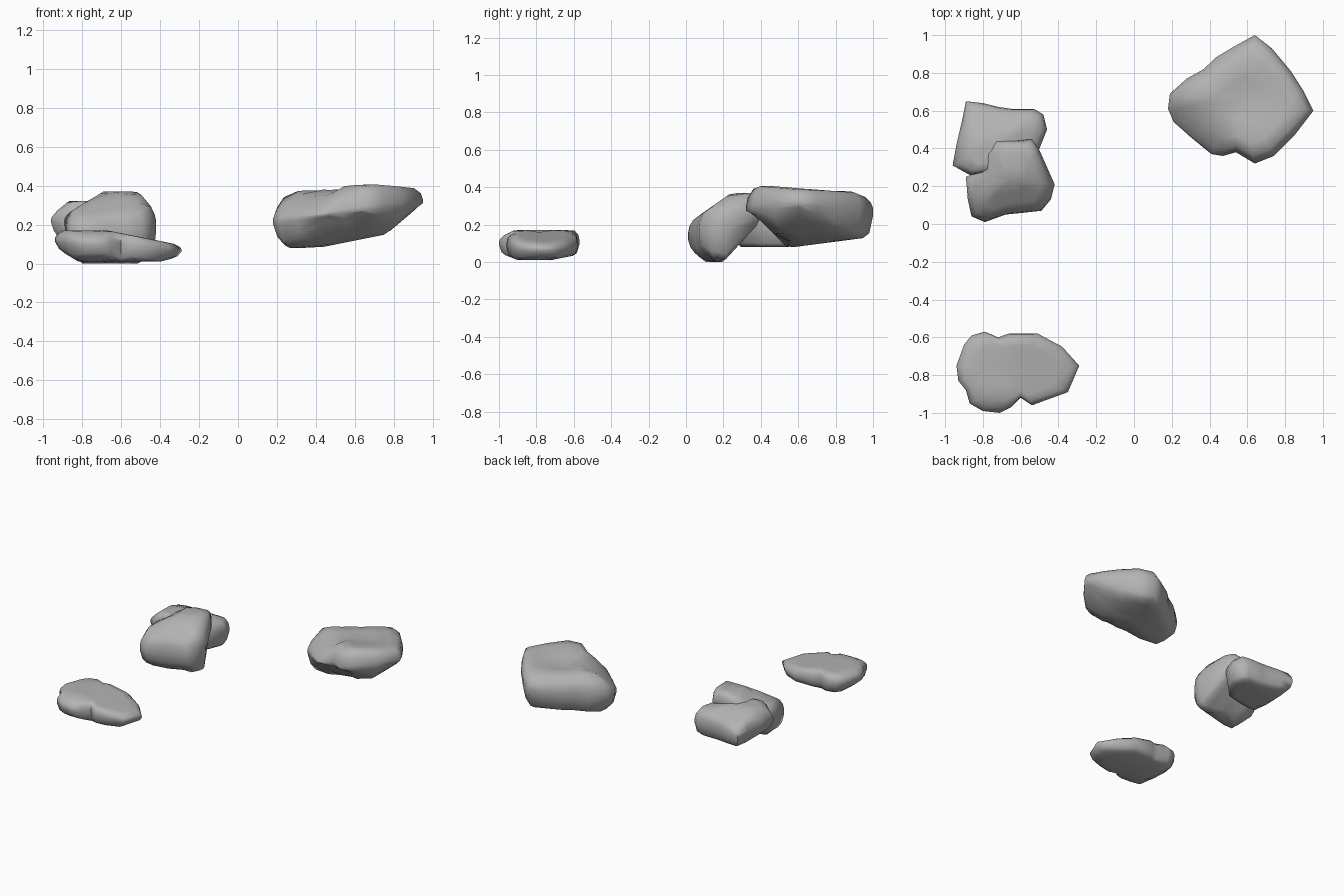
import bpy
import bmesh
from math import hypot, radians

cube = bpy.data.objects.get("Cube")
if cube:
    bpy.data.objects.remove(cube, do_unlink=True)

# One stone grey for every rock
stone = bpy.data.materials.new("stone_grey")
stone.use_nodes = True
stone.diffuse_color = (0.45, 0.45, 0.45, 1)
stone.node_tree.nodes["Principled BSDF"].inputs["Base Color"].default_value = stone.diffuse_color

# Ring scale and blend: -1 lies on the underside, 0 on the rim, 1 on the top
PROFILE = [(0.35, -1), (0.65, -1), (0.84, -1), (0.94, -0.85), (1, -0.2),
           (1, 0.2), (0.97, 0.65), (0.88, 0.97), (0.68, 1), (0.35, 1)]


def make_rock(name, outline, rim, top, bottom):
    """Loft a plan outline between a faceted underside and a faceted top."""
    xs, ys = zip(*outline)
    cx, cy = (min(xs) + max(xs)) / 2, (min(ys) + max(ys)) / 2
    bm = bmesh.new()

    def height(x, y, rim_z, blend):
        if blend < 0:
            target = min(bottom(x, y), rim_z - 0.01)
        else:
            target = max(top(x, y), rim_z + 0.01)
        return rim_z + (target - rim_z) * abs(blend)

    rings = []
    for scale, blend in PROFILE:
        ring = []
        for px, py in outline:
            x, y = cx + (px - cx) * scale, cy + (py - cy) * scale
            ring.append(bm.verts.new((x, y, height(x, y, rim(x, y), blend))))
        rings.append(ring)

    count = len(outline)
    for low, high in zip(rings, rings[1:]):
        for i in range(count):
            j = (i + 1) % count
            bm.faces.new((low[i], low[j], high[j], high[i]))
    # Close the underside and the top with fans
    for ring, blend in ((rings[0], -1), (rings[-1], 1)):
        centre = bm.verts.new((cx, cy, height(cx, cy, rim(cx, cy), blend)))
        for i in range(count):
            bm.faces.new((ring[i], ring[(i + 1) % count], centre))
    bmesh.ops.recalc_face_normals(bm, faces=bm.faces)

    mesh = bpy.data.meshes.new(name)
    bm.to_mesh(mesh)
    bm.free()
    mesh.materials.append(stone)
    rock = bpy.data.objects.new(name, mesh)
    bpy.context.collection.objects.link(rock)
    bpy.ops.object.select_all(action="DESELECT")
    rock.select_set(True)
    bpy.context.view_layer.objects.active = rock
    bpy.ops.object.shade_smooth_by_angle(angle=radians(75))


# Thin slab at the front, thinning toward its left end
make_rock(
    "flat_front_rock",
    [(-.94, -.75), (-.9, -.64), (-.86, -.59), (-.79, -.57), (-.72, -.6),
     (-.66, -.58), (-.51, -.58), (-.38, -.65), (-.29, -.75), (-.35, -.89),
     (-.46, -.93), (-.54, -.96), (-.6, -.92), (-.65, -.97), (-.71, -1),
     (-.8, -.99), (-.87, -.95), (-.89, -.88), (-.93, -.83)],
    rim=lambda x, y: 0.12 - 0.08 * (x + 0.94),
    top=lambda x, y: min(0.17, 0.16 - 0.2 * (x + 0.62), 0.13 + 0.5 * (y + 1)),
    bottom=lambda x, y: max(0.01, 0.01 - 0.6 * (x + 0.82), 0.05 - 0.4 * (y + 1),
                            0.01 + 0.2 * (y + 0.72), 0.01 + 0.25 * (x + 0.4)),
)

# Block leaning up against its neighbour
make_rock(
    "leaning_rock",
    [(-.89, .25), (-.81, .28), (-.8, .38), (-.76, .4), (-.73, .44),
     (-.63, .44), (-.54, .45), (-.5, .39), (-.42, .21), (-.44, .13),
     (-.49, .07), (-.58, .06), (-.68, .05), (-.79, .01), (-.86, .04),
     (-.88, .13)],
    rim=lambda x, y: 0.13 + 0.36 * y,
    top=lambda x, y: min(0.37, 0.2 + 0.7 * y, 0.37 + 0.6 * (x + 0.69),
                         0.36 - 1.2 * (x + 0.5)),
    bottom=lambda x, y: max(0.0, 0.1 - y + 0.25 * (x + 0.75),
                            1.1 * (y - 0.2), -0.8 - x),
)

# Rock lying behind the leaning one, its top falling toward the back
make_rock(
    "supporting_rock",
    [(-.96, .31), (-.94, .42), (-.91, .55), (-.89, .65), (-.8, .64),
     (-.72, .62), (-.65, .61), (-.53, .61), (-.48, .58), (-.46, .5),
     (-.5, .4), (-.6, .3), (-.75, .27), (-.87, .26)],
    rim=lambda x, y: 0.21 - 0.15 * (y - 0.4),
    top=lambda x, y: min(0.32, 0.33 - 0.25 * (x + 0.75), 0.32 + 0.8 * (x + 0.87),
                         0.32 - 0.45 * (y - 0.45)),
    bottom=lambda x, y: max(0.08, 0.08 - 0.8 * (x + 0.85), 0.08 + 0.3 * (y - 0.55)),
)

# Large boulder with a shallow hollow on top and a rising underside
make_rock(
    "large_boulder",
    [(.18, .61), (.19, .69), (.28, .77), (.37, .82), (.43, .88),
     (.53, .94), (.64, 1), (.73, .93), (.83, .81), (.9, .7), (.95, .6),
     (.85, .47), (.74, .36), (.64, .32), (.54, .38), (.47, .36),
     (.41, .37), (.3, .46), (.21, .54)],
    rim=lambda x, y: 0.22 + 0.12 * (x - 0.18),
    top=lambda x, y: min(0.41 - 0.07 * hypot(x - 0.7, y - 0.4),
                         0.27 + 0.58 * (x - 0.18) + 0.55 * (y - 0.61),
                         0.33 + 0.35 * (x - 0.2) - 0.49 * (y - 0.69))
    - 0.04 * max(0, 1 - hypot(x - 0.6, y - 0.66) / 0.2),
    bottom=lambda x, y: max(0.08, 0.08 + 0.2 * (x - 0.41), 0.26 - (y - 0.36),
                            0.08 + 0.13 * (y - 0.58), 0.15 + 0.84 * (x - 0.76),
                            0.08 + 0.7 * (0.26 - x)),
)
